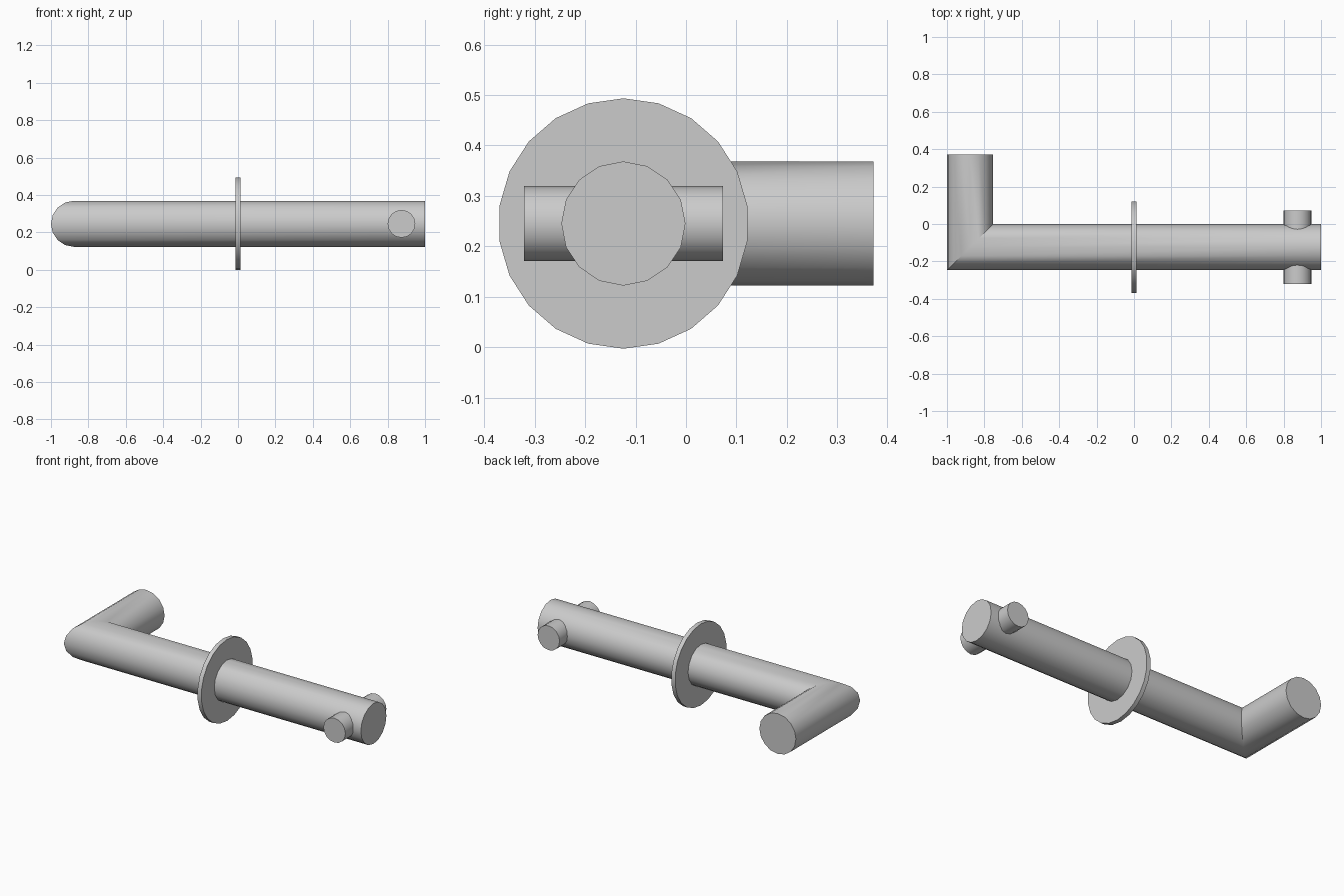
import bpy, bmesh, math
from mathutils import Matrix

cube = bpy.data.objects.get("Cube")
if cube:
    bpy.data.objects.remove(cube, do_unlink=True)

R = 0.123                       # bar radius
CX, CY, CZ = -1 + R, -R - 0.001, 0.2455   # elbow centre
SIDES = 16

steel = bpy.data.materials.new("grey_steel")
steel.use_nodes = True
steel.diffuse_color = (0.6, 0.6, 0.6, 1)
steel.node_tree.nodes["Principled BSDF"].inputs["Base Color"].default_value = (0.6, 0.6, 0.6, 1)


def finish(bm, name):
    bmesh.ops.recalc_face_normals(bm, faces=bm.faces)
    mesh = bpy.data.meshes.new(name)
    bm.to_mesh(mesh)
    bm.free()
    mesh.materials.append(steel)
    obj = bpy.data.objects.new(name, mesh)
    bpy.context.collection.objects.link(obj)
    bpy.ops.object.select_all(action='DESELECT')
    obj.select_set(True)
    bpy.context.view_layer.objects.active = obj
    bpy.ops.object.shade_smooth_by_angle(angle=math.radians(30))
    return obj


def cylinder(name, radius, depth, sides, matrix):
    bm = bmesh.new()
    bmesh.ops.create_cone(bm, cap_ends=True, segments=sides, radius1=radius,
                          radius2=radius, depth=depth, matrix=matrix)
    return finish(bm, name)


# Bent bar: end ring, mitred elbow ring, handle end ring
bm = bmesh.new()
rings = [[], [], []]
for i in range(SIDES):
    a = 2 * math.pi * i / SIDES
    u, z = R * math.cos(a), CZ + R * math.sin(a)
    rings[0].append(bm.verts.new((1, CY + u, z)))
    rings[1].append(bm.verts.new((CX + u, CY + u, z)))
    rings[2].append(bm.verts.new((CX + u, 0.371, z)))
for first, second in zip(rings, rings[1:]):
    for i in range(SIDES):
        j = (i + 1) % SIDES
        bm.faces.new((first[i], first[j], second[j], second[i]))
bm.faces.new(rings[0])
bm.faces.new(rings[2])
finish(bm, "bent_bar")

# Collar disc around the middle, with corners pointing along y
cylinder("collar_disc", 0.248, 0.026, 22,
         Matrix.Translation((0, CY, CZ)) @ Matrix.Rotation(math.pi / 2, 4, 'Y')
         @ Matrix.Rotation(math.pi / 2, 4, 'Z'))

# Cross pin through the free end
cylinder("cross_pin", 0.074, 0.394, SIDES,
         Matrix.Translation((0.874, CY, CZ)) @ Matrix.Rotation(math.pi / 2, 4, 'X'))
